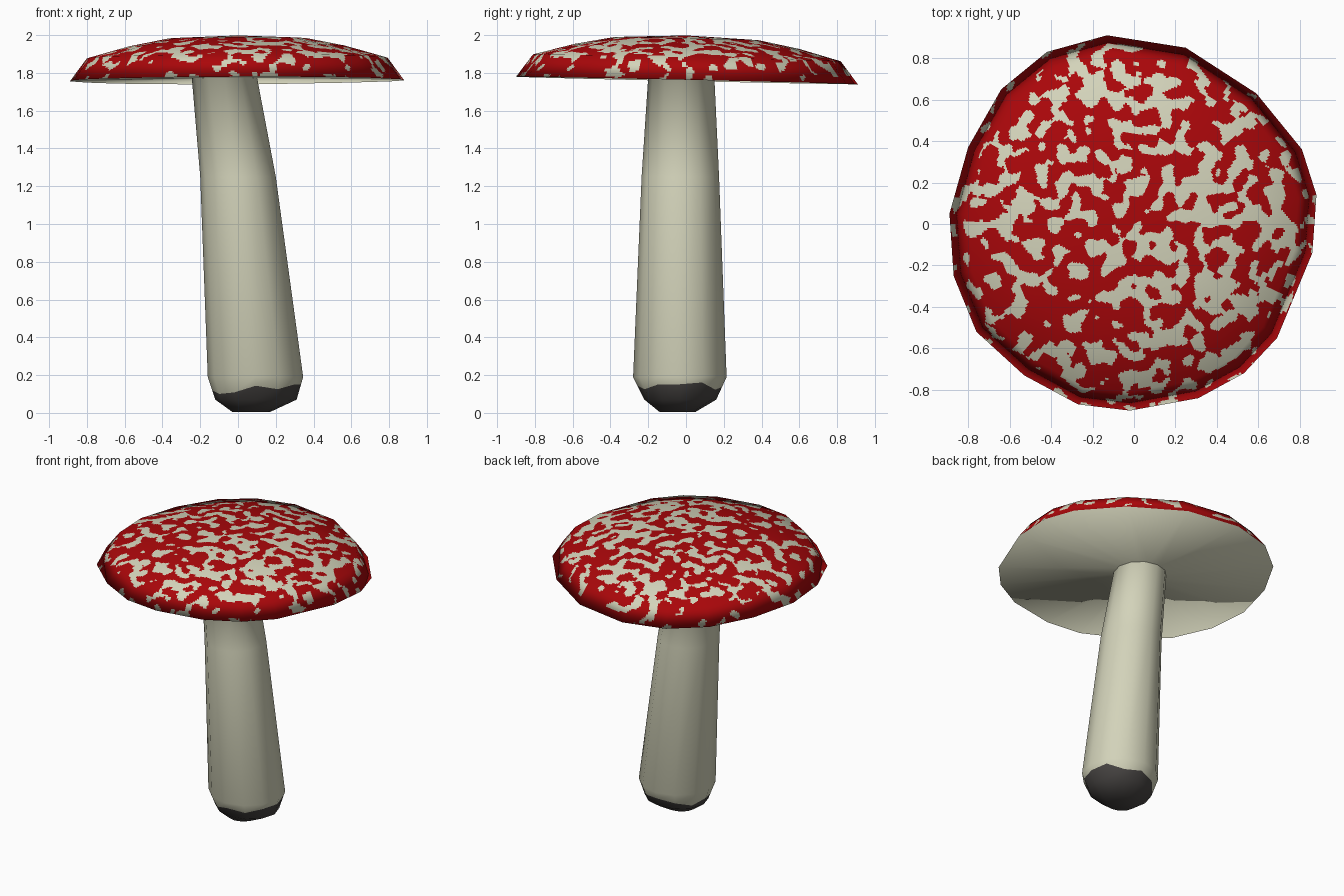
import bpy
import bmesh
import math
from mathutils import Euler, Vector, noise

if "Cube" in bpy.data.objects:
    bpy.data.objects.remove(bpy.data.objects["Cube"], do_unlink=True)


def make_material(name, colour):
    mat = bpy.data.materials.new(name)
    mat.use_nodes = True
    rgba = (*colour, 1.0)
    mat.diffuse_color = rgba
    bsdf = next(n for n in mat.node_tree.nodes if n.type == 'BSDF_PRINCIPLED')
    bsdf.inputs["Base Color"].default_value = rgba
    bsdf.inputs["Roughness"].default_value = 0.9
    return mat


red = make_material("cap_red", (0.4, 0.002, 0.003))
cream = make_material("cream", (0.65, 0.65, 0.49))
soil = make_material("soil_grey", (0.063, 0.058, 0.055))


def loft(name, rings, materials, rule, leans, close_start=False, close_end=False):
    """Skin closed rings of points; rule(ring number, face centre) picks the material.
    leans maps a ring number to the (outward, up) direction of its smooth shading."""
    bm = bmesh.new()
    rows = [[bm.verts.new(p) for p in ring] for ring in rings]
    count = len(rows[0])
    for r, (low, high) in enumerate(zip(rows, rows[1:])):
        for i in range(count):
            j = (i + 1) % count
            face = bm.faces.new((low[i], low[j], high[j], high[i]))
            face.material_index = rule(r, face.calc_center_median())
    # Close an end with a fan to its middle point
    ends = [(rows[0], close_start, 0), (rows[-1], close_end, len(rows) - 2)]
    for row, wanted, r in ends:
        if wanted:
            middle = bm.verts.new(sum((v.co for v in row), Vector()) / count)
            for i in range(count):
                face = bm.faces.new((row[i], row[(i + 1) % count], middle))
                face.material_index = rule(r, face.calc_center_median())
    bmesh.ops.recalc_face_normals(bm, faces=bm.faces)
    mesh = bpy.data.meshes.new(name)
    bm.to_mesh(mesh)
    bm.free()
    for mat in materials:
        mesh.materials.append(mat)
    mesh.shade_smooth()
    # Shade across the joints between parts as one soft surface
    normals = [v.normal.copy() for v in mesh.vertices]
    for r, (outward, up) in leans.items():
        centre = sum(rings[r], Vector()) / count
        for i, p in enumerate(rings[r]):
            away = Vector((p.x - centre.x, p.y - centre.y, 0)).normalized()
            normals[r * count + i] = (away * outward + Vector((0, 0, up))).normalized()
    mesh.normals_split_custom_set_from_vertices(normals)
    obj = bpy.data.objects.new(name, mesh)
    bpy.context.collection.objects.link(obj)
    return obj


# Irregular rim outline of the cap, counter-clockwise
rim = [Vector(p) for p in (
    (-0.13, 0.91), (-0.42, 0.83), (-0.64, 0.65), (-0.8, 0.37), (-0.89, 0.05),
    (-0.87, -0.25), (-0.76, -0.52), (-0.53, -0.73), (-0.27, -0.87), (-0.02, -0.9),
    (0.31, -0.84), (0.53, -0.72), (0.69, -0.55), (0.86, -0.14), (0.88, 0.14),
    (0.81, 0.36), (0.59, 0.63), (0.25, 0.85))]
RIM_LEAN = (0.83, -0.56)


def cap_ring(scale, height, outline, shift=(0, 0)):
    """Scaled copy of the outline, tipped slightly down towards the back."""
    return [Vector((p.x * scale + shift[0], p.y * scale + shift[1],
                    height + scale * (0.004 * p.x - 0.022 * p.y))) for p in outline]


# Cap top: fine rings between profile points, so the spots have crisp edges
STEPS = 24
fine_rim = [a.lerp(b, k / STEPS) for a, b in zip(rim, rim[1:] + rim[:1])
            for k in range(STEPS)]
# Each profile point: scale, height, shading direction
profile = [(1.0, 1.76, RIM_LEAN), (0.9, 1.88, (0.55, 0.84)), (0.66, 1.94, (0.3, 0.95)),
           (0.42, 1.982, (0.14, 0.99)), (0.01, 1.998, (0.0, 1.0))]
cap_rings = []
cap_leans = {}
for (s0, z0, n0), (s1, z1, n1) in zip(profile, profile[1:]):
    pieces = max(14, round((s0 - s1) * 100))
    for k in range(pieces):
        t = k / pieces
        cap_leans[len(cap_rings)] = Vector(n0).lerp(Vector(n1), t)
        cap_rings.append(cap_ring(s0 + (s1 - s0) * t, z0 + (z1 - z0) * t, fine_rim))

turn = Euler((0.5, 0.4, 0.3)).to_matrix()


def spotted(ring, centre):
    """Small cream patches from noise, merging on the left side, sparse at the rim."""
    point = turn @ centre
    value = noise.noise(point * 14.5) + 0.25 * noise.noise(point * 31)
    for x, y, reach in ((0.5, 0.2, 0.3), (-0.25, 0.75, 0.2), (0.45, -0.3, 0.2)):
        distance = math.hypot(centre.x - x, centre.y - y)
        value += 0.12 * math.exp(-(distance / reach) ** 2)
    if centre.z < 1.88:
        value -= 0.08 + (1.88 - centre.z) * 2
    return int(value > 0.08)


loft("cap_top", cap_rings, [red, cream], spotted, cap_leans, close_end=True)

# Cap underside: shallow pale disc running into the stem
loft("cap_underside",
     [cap_ring(1.0, 1.76, rim), cap_ring(0.18, 1.772, rim, (-0.07, -0.025))],
     [cream], lambda ring, centre: 0, {0: RIM_LEAN, 1: (0.4, -0.9)}, close_end=True)


# Stem: leaning, tapering tube given by its extents in x and y at each height
SIDES = 12


def stem_ring(left, right, front, back, height):
    ring = []
    for i in range(SIDES):
        a = math.tau * i / SIDES
        ring.append(Vector(((left + right) / 2 + (right - left) / 2 * math.cos(a),
                            (front + back) / 2 + (back - front) / 2 * math.sin(a),
                            height)))
    return ring


tip = stem_ring(-0.03, 0.17, -0.14, 0.05, 0.005)
foot = stem_ring(-0.12, 0.31, -0.22, 0.16, 0.07)
shoulder = stem_ring(-0.16, 0.345, -0.28, 0.215, 0.19)

# Ragged soil line between foot and shoulder
soil_line = []
for i, (a, b) in enumerate(zip(foot, shoulder)):
    angle = math.tau * i / SIDES
    share = 0.48 + 0.2 * math.cos(angle) + 0.14 * math.sin(i * 2.3)
    soil_line.append(a.lerp(b, share))

stem_rings = [tip, foot, soil_line, shoulder,
              stem_ring(-0.2, 0.2, -0.235, 0.175, 1.25),
              stem_ring(-0.245, 0.1, -0.2, 0.15, 1.78)]
loft("stem", stem_rings, [cream, soil], lambda ring, centre: int(ring < 2),
     {len(stem_rings) - 1: (0.88, -0.45)}, close_start=True)
